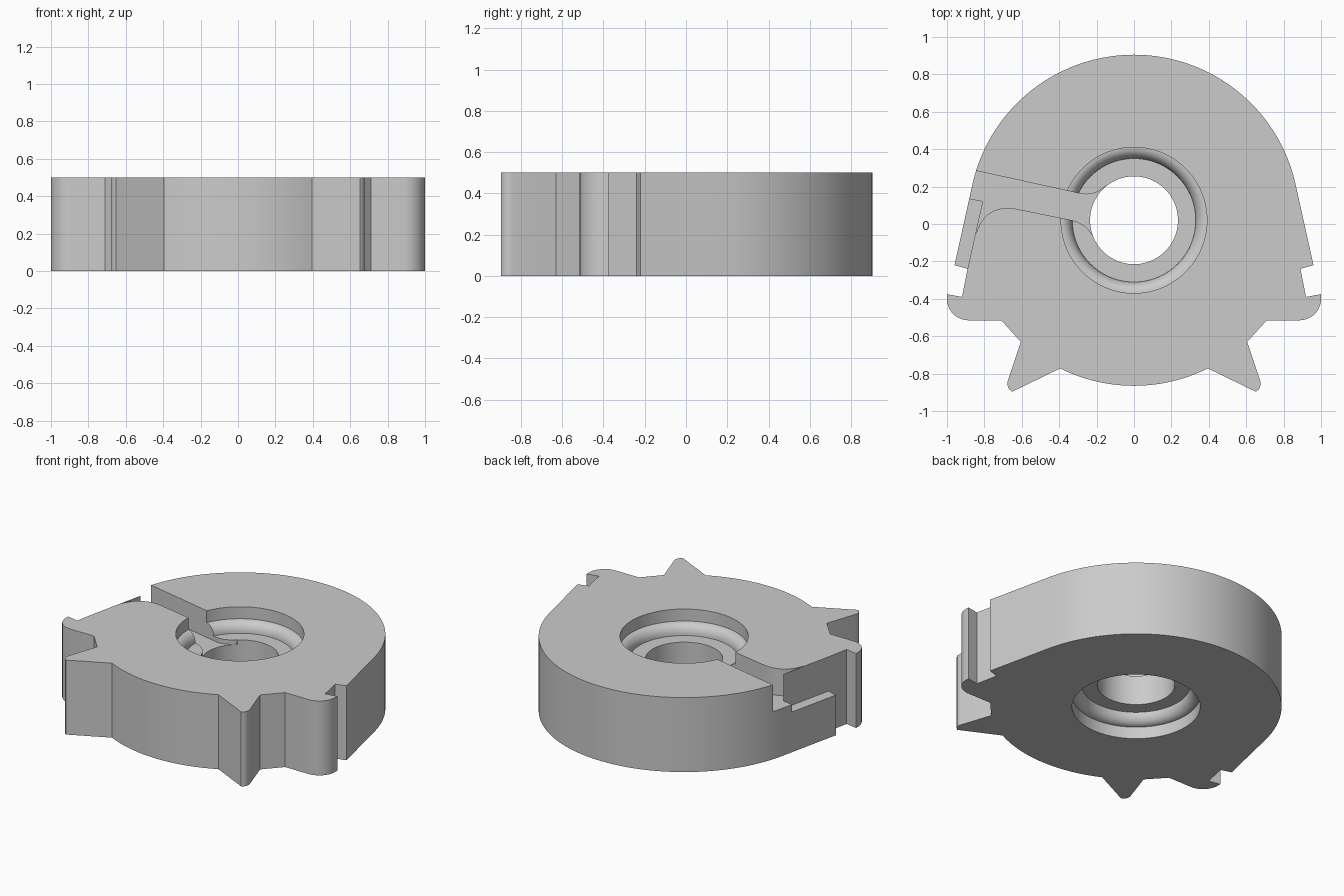
import bpy, bmesh, math
from mathutils import Vector

if "Cube" in bpy.data.objects:
    bpy.data.objects.remove(bpy.data.objects["Cube"])

H = 0.5            # thickness
CY, R = 0.02, 0.885  # centre and radius of the round body

grey = bpy.data.materials.new("plain_grey")
grey.diffuse_color = (0.6, 0.6, 0.6, 1)
grey.use_nodes = True
grey.node_tree.nodes["Principled BSDF"].inputs["Base Color"].default_value = grey.diffuse_color


def arc(cx, cy, r, a0, a1, n):
    return [(cx + r * math.cos(math.radians(a0 + (a1 - a0) * i / n)),
             cy + r * math.sin(math.radians(a0 + (a1 - a0) * i / n))) for i in range(n + 1)]


def bezier(p0, p1, p2, n=10):
    p0, p1, p2 = map(Vector, (p0, p1, p2))
    return [tuple(p0 * (1 - t) ** 2 + p1 * 2 * t * (1 - t) + p2 * t * t)
            for t in (i / n for i in range(n + 1))]


def finish(bm, name):
    bmesh.ops.recalc_face_normals(bm, faces=bm.faces)
    me = bpy.data.meshes.new(name)
    bm.to_mesh(me)
    bm.free()
    me.materials.append(grey)
    ob = bpy.data.objects.new(name, me)
    bpy.context.collection.objects.link(ob)
    return ob


def prism(name, pts, z0, z1):
    bm = bmesh.new()
    f = bm.faces.new([bm.verts.new((x, y, z0)) for x, y in pts])
    top = bmesh.ops.extrude_face_region(bm, geom=[f])["geom"]
    bmesh.ops.translate(bm, vec=(0, 0, z1 - z0),
                        verts=[v for v in top if isinstance(v, bmesh.types.BMVert)])
    return finish(bm, name)


def lathe(name, profile, n=96):
    # closed solid of revolution whose profile starts and ends on the axis
    bm = bmesh.new()
    rings = [[bm.verts.new((r * math.cos(2 * math.pi * i / n),
                            CY + r * math.sin(2 * math.pi * i / n), z)) for i in range(n)]
             for r, z in profile]
    for a, b in zip(rings, rings[1:]):
        for i in range(n):
            j = (i + 1) % n
            bm.faces.new((a[i], a[j], b[j], b[i]))
    bm.faces.new(rings[0])
    bm.faces.new(rings[-1])
    return finish(bm, name)


# Right half of the outline, from bottom centre round to top centre
half = arc(0, CY, R, 270, 296.5, 14)
half += arc(0.627, -0.853, 0.05, 299, 378, 8)           # pointed tooth
half += [(0.605, -0.63), (0.71, -0.515)]
half += arc(0.885, -0.40, 0.115, 270, 360, 10)          # rounded wing
half += [(1.0, -0.375), (0.92, -0.39), (0.89, -0.24), (0.96, -0.22)]
half += arc(0, CY, R, 12, 90, 40)
outline = half + [(-x, y) for x, y in half[-2:0:-1]]
body = prism("body", outline, 0, H)

# Stepped bore with a rounded bead, the same from both sides
lip, floor, r_out, r_in, r_hole = 0.42, 0.35, 0.39, 0.33, 0.235
upper = [(r_hole, floor), (r_in, floor)]
upper += [(r_out - 0.06 * math.cos(t), floor + 0.07 * math.sin(t))
          for t in (math.pi / 2 * i / 8 for i in range(1, 9))]
upper += [(r_out, H + 0.1)]
bore = lathe("bore_cutter", [(r, H - z) for r, z in reversed(upper)] + upper)

# Flared slot running from the bore to the left side
slot_pts = [(-1.05, 0.33), (-0.845, 0.285)]
slot_pts += bezier((-0.29, 0.163), (-0.21, 0.145), (-0.15, 0.205))
slot_pts += [(0, 0.15), (0, -0.02)]
slot_pts += bezier((-0.205, -0.095), (-0.245, 0.005), (-0.34, 0.022))
slot_pts += bezier((-0.64, 0.083), (-0.80, 0.105), (-0.847, -0.06))
slot_pts += [(-0.81, 0.12), (-1.05, 0.166)]
slot = prism("slot_cutter", slot_pts, 0.32, H + 0.1)

# Lowered strip on the left edge
strip = prism("strip_cutter", [(-0.81, 0.12), (-0.89, -0.24), (-1.1, -0.195), (-1.05, 0.166)],
              0.27, H + 0.1)

for cutter in (bore, slot, strip):
    m = body.modifiers.new(cutter.name, "BOOLEAN")
    m.operation, m.solver, m.object = "DIFFERENCE", "EXACT", cutter
    bpy.context.view_layer.objects.active = body
    bpy.ops.object.modifier_apply(modifier=m.name)
    bpy.data.objects.remove(cutter)

body.select_set(True)
bpy.context.view_layer.objects.active = body
bpy.ops.object.shade_smooth_by_angle(angle=math.radians(25))
